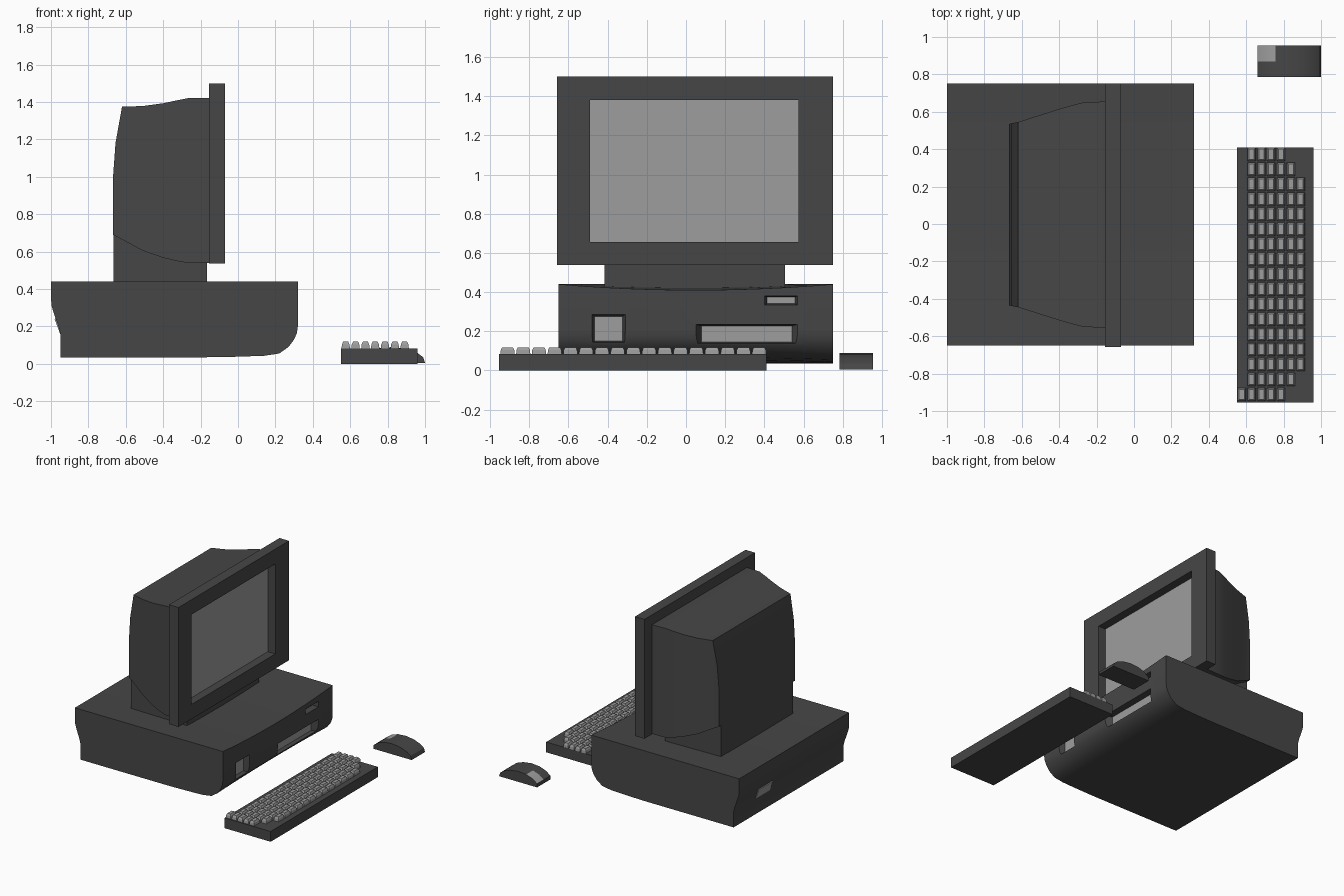
import bpy, bmesh
from mathutils import Vector

old = bpy.data.objects.get("Cube")
if old:
    bpy.data.objects.remove(old)


def material(name, value):
    m = bpy.data.materials.new(name)
    m.use_nodes = True
    color = (value, value, value, 1)
    m.diffuse_color = color
    m.node_tree.nodes["Principled BSDF"].inputs["Base Color"].default_value = color
    return m


DARK = material("dark grey", 0.062)
LIGHT = material("light grey", 0.34)
MID_Y = 0.05


def add_loft(bm, rings):
    """Bridge equal-sized rings of points and cap both ends."""
    loops = [[bm.verts.new(p) for p in ring] for ring in rings]
    n = len(loops[0])
    faces = [bm.faces.new((a[i], a[(i + 1) % n], b[(i + 1) % n], b[i]))
             for a, b in zip(loops, loops[1:]) for i in range(n)]
    faces += [bm.faces.new(loops[0]), bm.faces.new(loops[-1])]
    bmesh.ops.recalc_face_normals(bm, faces=faces)


def finish(bm, name, mat):
    mesh = bpy.data.meshes.new(name)
    bm.to_mesh(mesh)
    bm.free()
    mesh.materials.append(mat)
    ob = bpy.data.objects.new(name, mesh)
    bpy.context.collection.objects.link(ob)
    return ob


def loft(name, rings, mat):
    bm = bmesh.new()
    add_loft(bm, rings)
    return finish(bm, name, mat)


def rect_x(x, y0, y1, z0, z1):
    return [(x, y0, z0), (x, y1, z0), (x, y1, z1), (x, y0, z1)]


def rect_z(z, x0, x1, y0, y1):
    return [(x0, y0, z), (x1, y0, z), (x1, y1, z), (x0, y1, z)]


def box(name, x, y, z, mat):
    return loft(name, [rect_x(v, *y, *z) for v in x], mat)


def activate(ob):
    bpy.ops.object.select_all(action='DESELECT')
    ob.select_set(True)
    bpy.context.view_layer.objects.active = ob


def cut(ob, cutter):
    cutter.hide_render = True
    mod = ob.modifiers.new("cut", 'BOOLEAN')
    mod.object = cutter
    mod.solver = 'EXACT'
    activate(ob)
    bpy.ops.object.modifier_apply(modifier=mod.name)
    bpy.data.objects.remove(cutter)


def smooth(ob, angle=0.5):
    activate(ob)
    bpy.ops.object.shade_smooth_by_angle(angle=angle)


# Computer case: side profile swept across, front edges bowed inward
case_profile = [(-1, 0.44), (0.32, 0.44), (0.32, 0.2), (0.315, 0.165), (0.3, 0.13),
                (0.27, 0.09), (0.22, 0.055), (0.14, 0.043), (0, 0.038), (-0.17, 0.035),
                (-0.95, 0.035), (-0.95, 0.16), (-0.96, 0.2), (-0.985, 0.27),
                (-0.997, 0.31), (-1, 0.36)]
STEPS = 12
rings = []
for s in range(STEPS + 1):
    t = 2 * s / STEPS - 1
    bow = 1 - t * t
    ring = []
    for i, (x, z) in enumerate(case_profile):
        if i == 1:
            z -= 0.03 * bow
        elif 5 <= i <= 7:
            z += 0.012 * bow
        ring.append((x, MID_Y + 0.7 * t, z))
    rings.append(ring)
case = loft("computer_case", rings, DARK)

# Recessed front openings with light inserts
openings = {"power_panel": (-0.48, -0.31, 0.14, 0.285),
            "disk_drive": (0.05, 0.57, 0.135, 0.235),
            "small_slot": (0.4, 0.57, 0.335, 0.38)}
for name, (y0, y1, z0, z1) in openings.items():
    dy = 0.03 if name == "disk_drive" else 0.014
    dz = 0.006 if name == "small_slot" else 0.009
    floor = (y0 + dy, y1 - dy, z0 + dz, z1 - dz)
    cut(case, loft("cutter", [rect_x(0.27, *floor), rect_x(0.32, y0, y1, z0, z1),
                              rect_x(0.36, y0, y1, z0, z1)], DARK))
    box(name, (0.266, 0.274), floor[:2], floor[2:], LIGHT)
smooth(case)

# Rear socket plate
loft("rear_socket", [[(-0.951, y, 0.16), (-0.981, y, 0.24), (-0.972, y, 0.245),
                      (-0.945, y, 0.165)] for y in (0.29, 0.47)], LIGHT)

# Monitor stand
box("monitor_stand", (-0.665, -0.165), (-0.415, 0.505), (0.4, 0.69), DARK)

# Monitor housing: sections as x, half width, bottom, top
sections = [(-0.15, 0.605, 0.54, 1.42), (-0.27, 0.6, 0.54, 1.42),
            (-0.33, 0.585, 0.55, 1.408), (-0.4, 0.565, 0.567, 1.393),
            (-0.51, 0.53, 0.605, 1.378), (-0.62, 0.495, 0.665, 1.375),
            (-0.655, 0.488, 0.683, 1.18), (-0.668, 0.485, 0.69, 1.0)]
housing = loft("monitor_housing", [rect_x(x, MID_Y - w, MID_Y + w, b, t)
                                   for x, w, b, t in sections], DARK)
smooth(housing)

# Screen surround and screen
bezel = box("screen_surround", (-0.155, -0.07), (-0.658, 0.75), (0.537, 1.5), DARK)
opening = ((-0.49, 0.575), (0.655, 1.38))
cut(bezel, box("cutter", (-0.14, 0), *opening, DARK))
box("screen", (-0.143, -0.137), *opening, LIGHT)

# Keyboard
box("keyboard_base", (0.55, 0.96), (-0.955, 0.41), (0, 0.083), DARK)
bm = bmesh.new()
PITCH_X, PITCH_Y = 0.0525, 0.0803
for row in range(17):
    last = 4 + min(row, 2, 16 - row)
    first = -1 if row == 16 else 0
    for col in range(first, last):
        x, y = 0.606 + col * PITCH_X, 0.41 - row * PITCH_Y
        levels = [(0.08, 0), (0.103, 0.002), (0.118, 0.009)]
        add_loft(bm, [rect_z(z, x + d, x + 0.045 - d, y - 0.073 + d, y - d)
                      for z, d in levels])
finish(bm, "keys", LIGHT)

# Mouse with one light button
mouse_profile = [(0.66, 0.005), (0.66, 0.035), (0.7, 0.064), (0.757, 0.084), (0.83, 0.09),
                 (0.9, 0.08), (0.96, 0.058), (0.99, 0.035), (1, 0.005)]
mouse = loft("mouse", [[(x, y, z) for x, z in mouse_profile]
                       for y in (0.785, 0.87, 0.955)], DARK)
mouse.data.materials.append(LIGHT)
for f in mouse.data.polygons:
    if f.center.x < 0.757 and f.center.y > 0.87 and f.normal.z > 0.3:
        f.material_index = 1
smooth(mouse)
